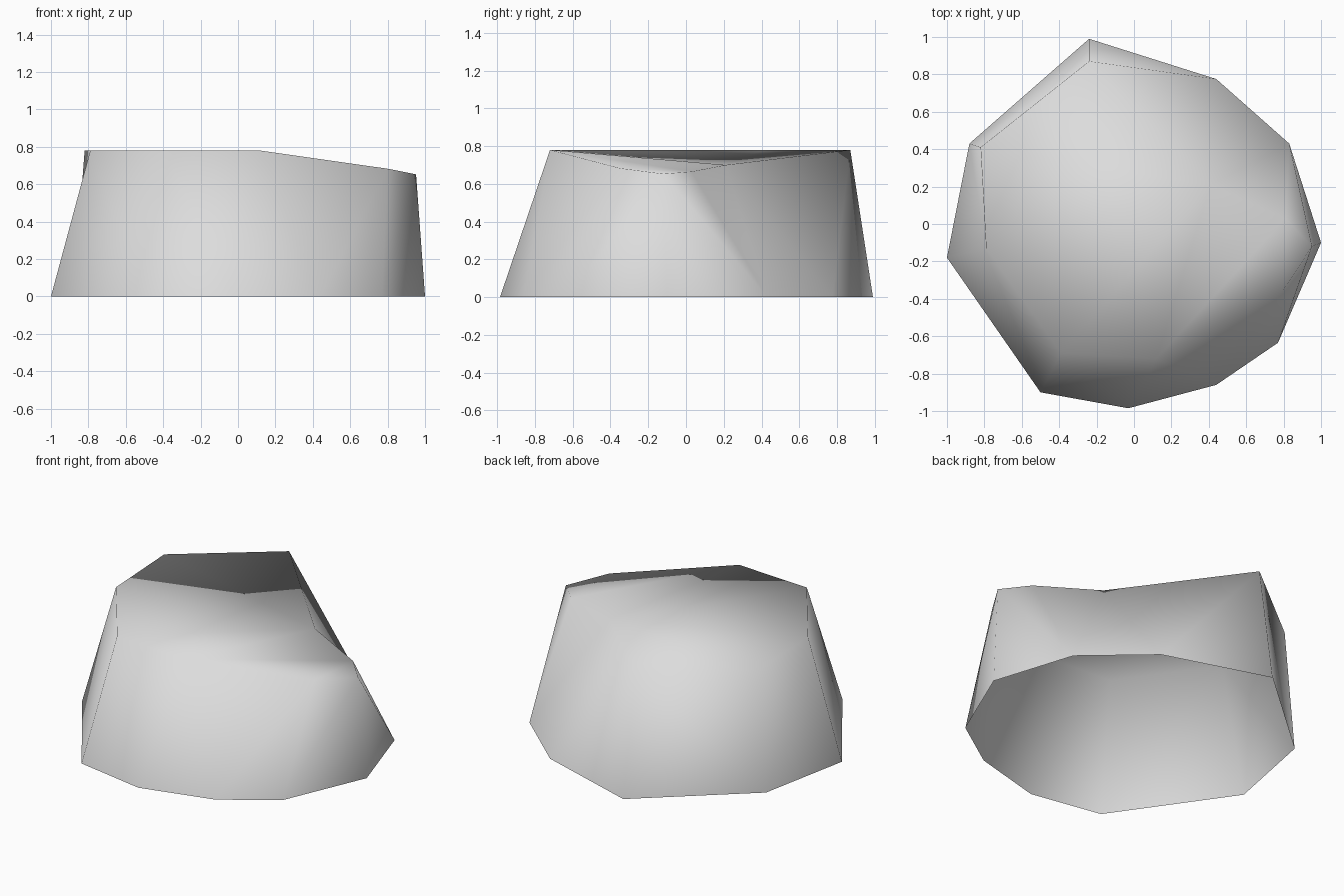
import bpy, bmesh

if "Cube" in bpy.data.objects:
    bpy.data.objects.remove(bpy.data.objects["Cube"])

# Outline on the ground, counter-clockwise from the left
BASE = [(-1, -.18), (-.5, -.9), (-.03, -.985), (.44, -.86), (.77, -.635),
        (1, -.1), (.83, .43), (.44, .775), (-.24, .99), (-.88, .43)]
# Upper rim, in the same direction
RIM = [(-.79, -.13, .78), (-.39, -.69, .78), (.12, -.72, .78), (.8, -.35, .683),
       (.952, -.12, .653), (.81, .03, .665), (.41, .21, .70), (-.24, .87, .78),
       (-.82, .41, .78)]
# Order in which the wall strip advances: b = along base, r = along rim
STRIP = "brbrbrbrbbrrbrbbrrb"

bm = bmesh.new()
base = [bm.verts.new((x, y, 0)) for x, y in BASE]
rim = [bm.verts.new(p) for p in RIM]

# Sloping wall between base and rim, open underneath
i = j = 0
for step in STRIP:
    b, r = base[i % len(base)], rim[j % len(rim)]
    if step == "b":
        i += 1
        bm.faces.new((b, base[i % len(base)], r))
    else:
        j += 1
        bm.faces.new((b, rim[j % len(rim)], r))

# Shallow top, fanned around the lowered notch corner (6)
for a, b in ((7, 8), (8, 0), (0, 1), (1, 2), (2, 5)):
    bm.faces.new((rim[a], rim[b], rim[6]))
for a, b in ((2, 3), (3, 4)):
    bm.faces.new((rim[a], rim[b], rim[5]))

for f in bm.faces:
    f.smooth = True

mesh = bpy.data.meshes.new("rock")
bm.to_mesh(mesh)
bm.free()

# Plain stone colour
stone = bpy.data.materials.new("stone_grey")
stone.diffuse_color = (.72, .72, .72, 1)
stone.use_nodes = True
stone.node_tree.nodes["Principled BSDF"].inputs["Base Color"].default_value = stone.diffuse_color
mesh.materials.append(stone)

rock = bpy.data.objects.new("rock", mesh)
bpy.context.collection.objects.link(rock)
